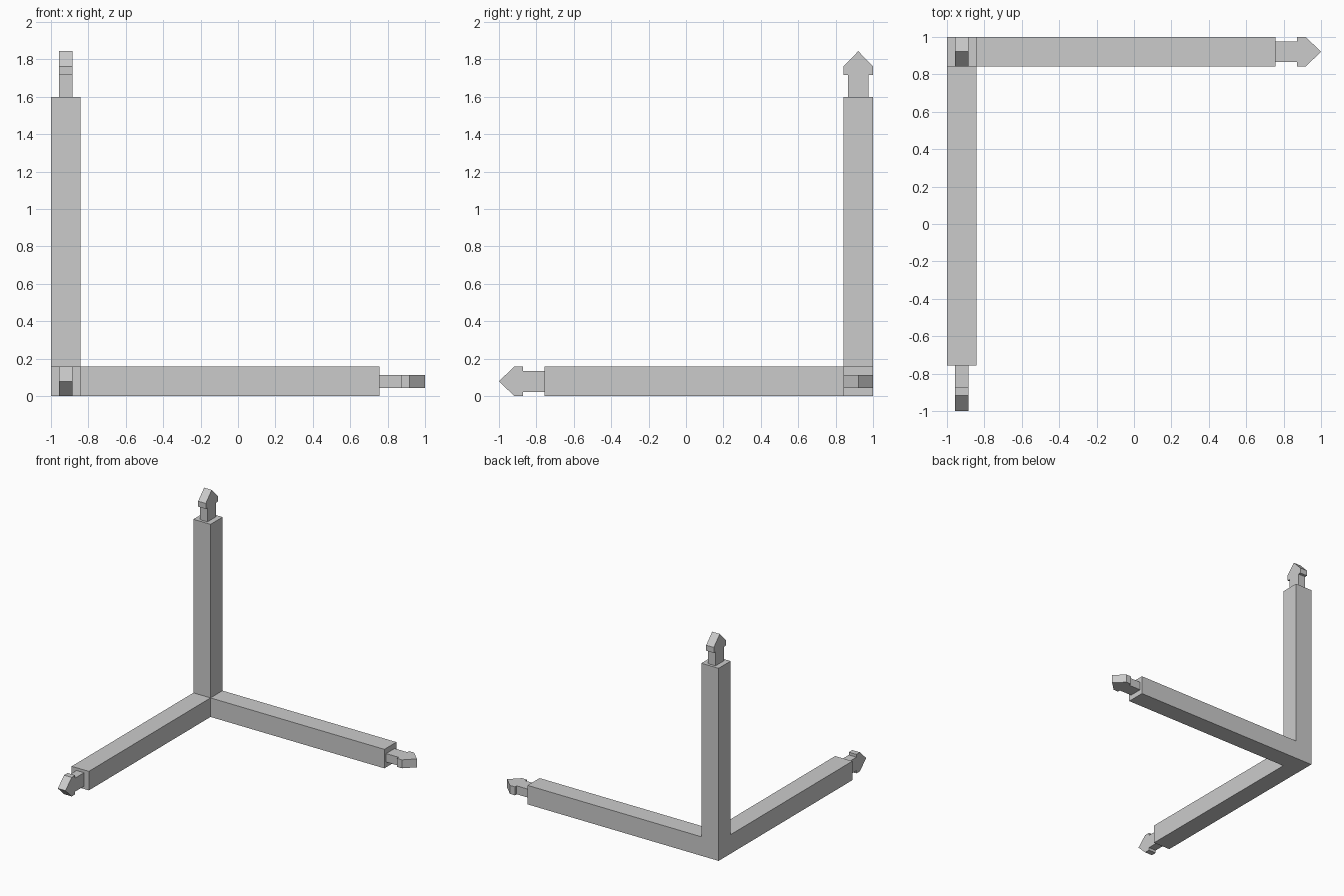
import bpy, bmesh
from mathutils import Vector

if "Cube" in bpy.data.objects:
    bpy.data.objects.remove(bpy.data.objects["Cube"])

W = 0.158                     # bar thickness
X0, Y0 = -1.0, 1.0            # outer corner of the frame
C = Vector((X0 + W / 2, Y0 - W / 2, W / 2))
BAR_X, BAR_Y, BAR_Z = 0.756, -0.756, 1.6   # where each bar ends


def finish(bm, name):
    bmesh.ops.recalc_face_normals(bm, faces=bm.faces[:])
    me = bpy.data.meshes.new(name)
    bm.to_mesh(me)
    bm.free()
    ob = bpy.data.objects.new(name, me)
    bpy.context.collection.objects.link(ob)
    return ob


def corner_frame():
    """Corner cube with three of its faces extruded into bars."""
    bm = bmesh.new()
    bmesh.ops.create_cube(bm, size=W)
    bmesh.ops.translate(bm, verts=bm.verts[:], vec=C)
    bm.normal_update()
    arms = [(Vector((1, 0, 0)), BAR_X - (X0 + W)),
            (Vector((0, -1, 0)), (Y0 - W) - BAR_Y),
            (Vector((0, 0, 1)), BAR_Z - W)]
    # choose the three cube faces before any of them is extruded
    starts = [max(bm.faces, key=lambda f: f.normal.dot(d)) for d, _ in arms]
    for face, (d, length) in zip(starts, arms):
        end = bmesh.ops.extrude_discrete_faces(bm, faces=[face])["faces"][0]
        bmesh.ops.translate(bm, verts=end.verts[:], vec=d * length)
    # merge coplanar faces around the corner
    bm.normal_update()
    bmesh.ops.dissolve_limit(bm, angle_limit=0.01, verts=bm.verts[:], edges=bm.edges[:])
    return finish(bm, "corner_frame")


def clip(name, base, along, across):
    """Arrow-shaped snap clip: half profile mirrored, then extruded."""
    half = [(0, 0.056), (0.116, 0.056), (0.116, W / 2), (0.162, W / 2)]
    profile = half + [(0.244, 0)] + [(a, -b) for a, b in reversed(half)]
    along, across = Vector(along), Vector(across)
    thick = along.cross(across) * 0.035
    bm = bmesh.new()
    face = bm.faces.new([bm.verts.new(base + along * a + across * b - thick) for a, b in profile])
    geom = bmesh.ops.extrude_face_region(bm, geom=[face])["geom"]
    bmesh.ops.translate(bm, vec=thick * 2,
                        verts=[g for g in geom if isinstance(g, bmesh.types.BMVert)])
    return finish(bm, name)


corner_frame()
clip("side_clip", Vector((BAR_X, C.y, C.z)), (1, 0, 0), (0, 1, 0))
clip("front_clip", Vector((C.x, BAR_Y, C.z)), (0, -1, 0), (0, 0, 1))
clip("top_clip", Vector((C.x, C.y, BAR_Z)), (0, 0, 1), (0, 1, 0))
